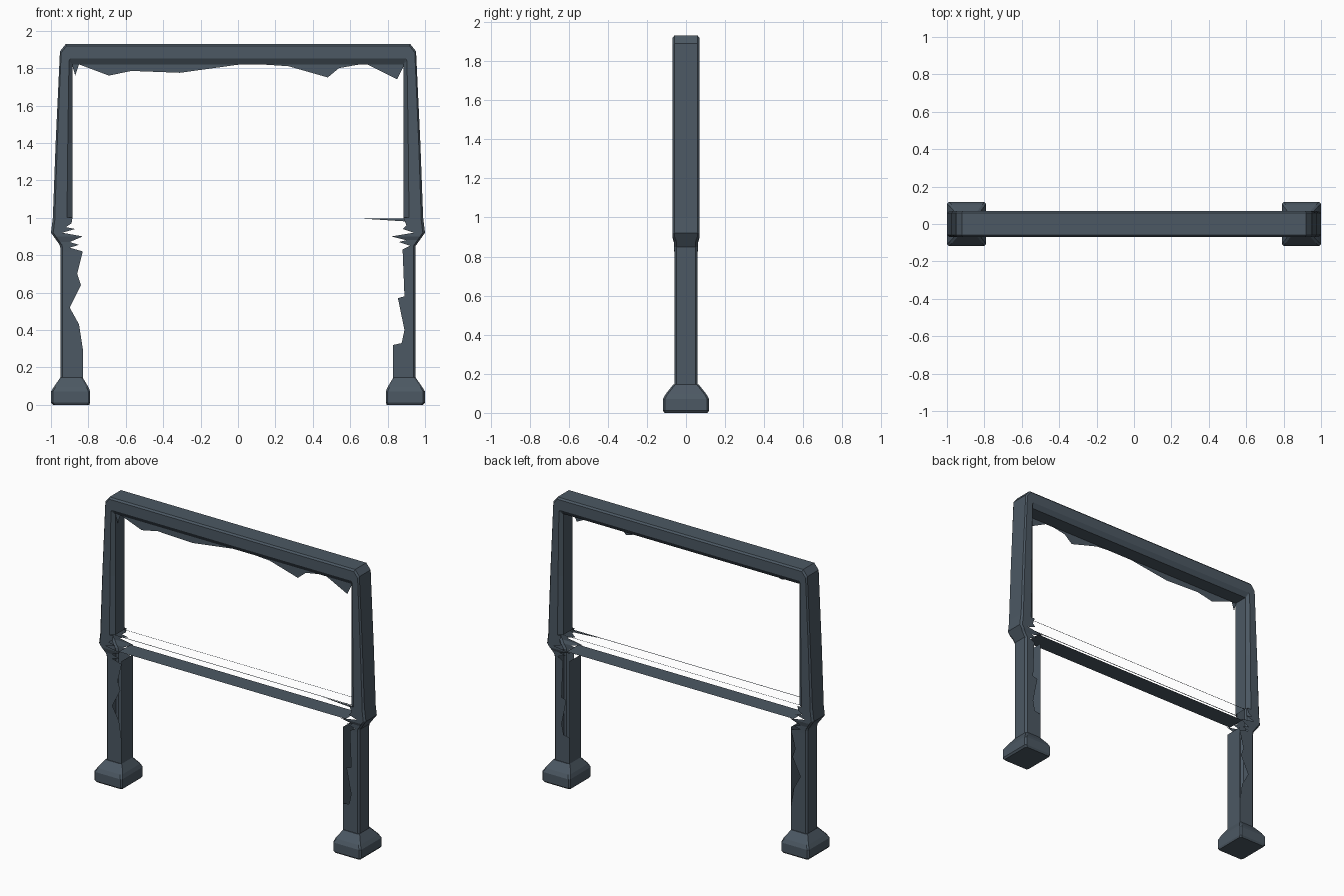
import bpy, bmesh

if "Cube" in bpy.data.objects:
    bpy.data.objects.remove(bpy.data.objects["Cube"])

slate = bpy.data.materials.new("slate_grey")
slate.use_nodes = True
colour = (0.072, 0.098, 0.125, 1)
slate.diffuse_color = colour
slate.node_tree.nodes["Principled BSDF"].inputs["Base Color"].default_value = colour


def finish(name, bm):
    bmesh.ops.remove_doubles(bm, verts=bm.verts, dist=0.0005)
    bmesh.ops.recalc_face_normals(bm, faces=bm.faces)
    mesh = bpy.data.meshes.new(name)
    bm.to_mesh(mesh)
    bm.free()
    mesh.materials.append(slate)
    obj = bpy.data.objects.new(name, mesh)
    bpy.context.collection.objects.link(obj)
    return obj


def loft(name, rings, closed=True, caps=False):
    """Skin a list of equal-length point rings."""
    bm = bmesh.new()
    rows = [[bm.verts.new(p) for p in ring] for ring in rings]
    count = len(rows[0])
    for low, high in zip(rows, rows[1:]):
        for i in range(count if closed else count - 1):
            j = (i + 1) % count
            bm.faces.new((low[i], low[j], high[j], high[i]))
    if caps:
        bm.faces.new(rows[0])
        bm.faces.new(rows[-1])
    return finish(name, bm)


def sheet(name, polygons):
    bm = bmesh.new()
    for points in polygons:
        bm.faces.new([bm.verts.new(p) for p in points])
    return finish(name, bm)


def ramp(value, stops):
    """Linear interpolation through sorted (position, result) stops."""
    for (a, ra), (b, rb) in zip(stops, stops[1:]):
        if value <= b:
            return ra + (rb - ra) * max(0, value - a) / (b - a)
    return stops[-1][1]


# Upper frame: a chamfered section swept up, across and down
half = [((1, 1), (0.885, 1)), ((0.99, 1), (0.885, 1)), ((0.975, 1.4), (0.885, 1.4)),
        ((0.952, 1.89), (0.885, 1.82)), ((0.92, 1.93), (0.885, 1.82))][1:]
path = [((-o[0], o[1]), (-i[0], i[1])) for o, i in half] + half[::-1]
side = [(0, 0.06), (0.1, 0.07), (0.72, 0.07), (1, 0.05)]
section = [(t, -y) for t, y in side] + side[::-1]
loft("upper_frame", [[(o[0] + (i[0] - o[0]) * t, y, o[1] + (i[1] - o[1]) * t)
                      for t, y in section] for o, i in path])

# Lower legs: hollow shells with torn inner edges, given as (height, inner x)
outer_x = [(0.1, 0.95), (0.85, 0.95), (0.92, 1), (1, 0.99)]
depth = [(0.1, 0.06), (0.83, 0.06), (0.88, 0.062), (0.9, 0.07), (1, 0.07)]
tears = {
    "right": (-1, [(0.12, 0.83), (0.3, 0.83), (0.43, 0.85), (0.52, 0.9), (0.64, 0.84),
                   (0.7, 0.86), (0.82, 0.83), (0.84, 0.9), (0.855, 0.85), (0.87, 0.9),
                   (0.9, 0.83), (0.92, 0.94), (0.94, 0.87), (0.95, 0.92), (0.97, 0.89),
                   (1, 0.885)]),
    "left": (1, [(0.12, 0.83), (0.32, 0.83), (0.33, 0.875), (0.4, 0.89), (0.57, 0.855),
                 (0.58, 0.89), (0.83, 0.88), (0.85, 0.92), (0.87, 0.86), (0.88, 0.9),
                 (0.9, 0.82), (0.92, 0.94), (0.94, 0.88), (0.96, 0.9), (1, 0.885)]),
}
for name, (sign, tear) in tears.items():
    rings = []
    for z, inner in tear:
        x, y = ramp(z, outer_x), ramp(z, depth)
        shape = [(inner, y), (x - 0.012, y), (x, y - 0.012)]
        shape += [(px, -py) for px, py in shape[::-1]]
        rings.append([(sign * px, py, z) for px, py in shape])
    loft(name + "_leg", rings, closed=False)

    # Inner wall of the leg
    wall = sign * 0.83
    sheet(name + "_leg_inner_wall",
          [[(wall, -0.06, 0.12), (wall, 0.06, 0.12), (wall, 0.06, 0.84), (wall, -0.06, 0.84)]])

    # Flared foot with chamfered corners
    rings = []
    for z, out, inn, y in [(0, 0.99, 0.795, 0.11), (0.012, 1, 0.79, 0.118),
                           (0.07, 1, 0.79, 0.118), (0.095, 0.985, 0.8, 0.105),
                           (0.145, 0.95, 0.83, 0.065)]:
        c = 0.01
        ring = [(out - c, -y), (out, c - y), (out, y - c), (out - c, y),
                (inn + c, y), (inn, y - c), (inn, c - y), (inn + c, -y)]
        rings.append([(sign * px, py, z) for px, py in ring])
    loft(name + "_foot", rings, caps=True)

# Ragged remains hanging from the top beam
edge = [(-0.885, 1.81), (-0.87, 1.76), (-0.85, 1.82), (-0.69, 1.76), (-0.57, 1.785),
        (-0.31, 1.775), (0.05, 1.825), (0.27, 1.81), (0.48, 1.75), (0.54, 1.8),
        (0.68, 1.825), (0.85, 1.74), (0.885, 1.81)]
loft("hanging_shards", [[(x, -0.045, z) for x, z in edge],
                        [(x, -0.045, 1.84) for x, z in edge]], closed=False)

# Flat cross rail between the legs
sheet("cross_rail", [[(-0.85, -0.062, 0.9), (0.85, -0.062, 0.9),
                      (0.85, 0.062, 0.9), (-0.85, 0.062, 0.9)]])

# Thin slivers left at the lower edge of the opening
sheet("sill_slivers", [
    [(-0.885, -0.052, 0.998), (0.885, -0.052, 0.998), (0.885, -0.046, 0.998), (-0.885, -0.046, 0.998)],
    [(0.67, -0.05, 0.995), (0.9, -0.05, 0.995), (0.9, -0.05, 0.98)],
    [(-0.885, 0.046, 0.998), (0.885, 0.046, 0.998), (0.885, 0.05, 0.998), (-0.885, 0.05, 0.998)],
])
